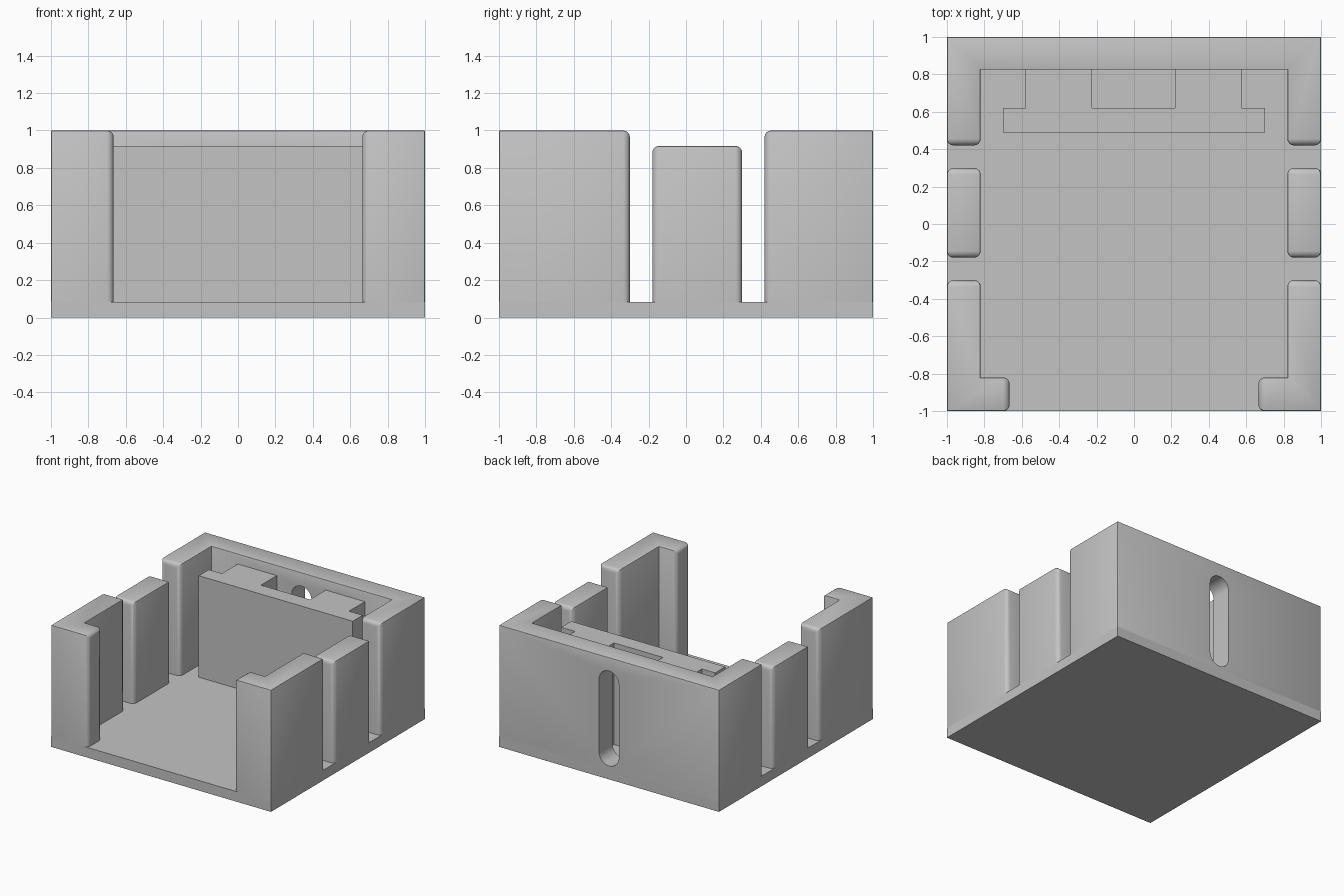
import bpy
import bmesh
import math

cube = bpy.data.objects.get("Cube")
if cube:
    bpy.data.objects.remove(cube, do_unlink=True)

grey = bpy.data.materials.new("plain grey")
grey.use_nodes = True
colour = (0.55, 0.55, 0.55, 1)
grey.diffuse_color = colour
grey.node_tree.nodes["Principled BSDF"].inputs["Base Color"].default_value = colour

FLOOR, LOW, HIGH = 0.083, 0.917, 1.0
INNER = 0.82   # inside face of the walls


def prism(name, outline, z0, z1, ends=(), round_top=True, radius=0.035, chamfer=0.007):
    """Extrude an outline; round the numbered end faces and ease the other edges."""
    bm = bmesh.new()
    low = [bm.verts.new((x, y, z0)) for x, y in outline]
    top = [bm.verts.new((x, y, z1)) for x, y in outline]
    bm.faces.new(low)
    bm.faces.new(top)
    n = len(outline)
    rounded = set()
    for i in range(n):
        j = (i + 1) % n
        face = bm.faces.new((low[i], low[j], top[j], top[i]))
        if i in ends:
            for e in face.edges:
                heights = [v.co.z for v in e.verts]
                if max(heights) > z0 and (round_top or min(heights) == z0):
                    rounded.add(e)
    bmesh.ops.recalc_face_normals(bm, faces=bm.faces)
    if rounded:
        bmesh.ops.bevel(bm, geom=list(rounded), offset=radius, segments=4,
                        profile=0.5, affect='EDGES', clamp_overlap=True)
    if chamfer:
        sharp = [e for e in bm.edges if e.is_manifold and e.is_convex
                 and e.calc_face_angle() > math.radians(60)
                 and max(v.co.z for v in e.verts) > z0 + 0.01]
        bmesh.ops.bevel(bm, geom=sharp, offset=chamfer, segments=2,
                        profile=0.5, affect='EDGES', clamp_overlap=True)
    mesh = bpy.data.meshes.new(name)
    bm.to_mesh(mesh)
    bm.free()
    mesh.materials.append(grey)
    obj = bpy.data.objects.new(name, mesh)
    bpy.context.collection.objects.link(obj)
    return obj


def activate(obj):
    bpy.ops.object.select_all(action='DESELECT')
    obj.select_set(True)
    bpy.context.view_layer.objects.active = obj


parts = []

# Floor slab
parts.append(prism("base", [(-1, -1), (1, -1), (1, 1), (-1, 1)], 0, FLOOR, chamfer=0))

# U-shaped rear wall with rounded arm ends
rear = prism("rear_wall", [(-1, 1), (-1, 0.42), (-INNER, 0.42), (-INNER, 0.825),
                           (INNER, 0.825), (INNER, 0.42), (1, 0.42), (1, 1)],
             FLOOR, HIGH, ends=(1, 5))
parts.append(rear)

# Side posts and L-shaped front corners on both sides
for side, s in (("left", 1), ("right", -1)):
    post = [(s * INNER, -0.18), (s, -0.18), (s, 0.30), (s * INNER, 0.30)]
    parts.append(prism(side + "_post", post, FLOOR, LOW, ends=(0, 2)))
    corner = [(s, -1), (s, -0.30), (s * INNER, -0.30), (s * INNER, -INNER),
              (s * 0.665, -INNER), (s * 0.665, -1)]
    parts.append(prism(side + "_front_corner", corner, FLOOR, HIGH, ends=(1, 4)))

# Inner upright plate joined to the rear wall by two ribs
plate = [(-0.70, 0.49), (0.70, 0.49), (0.70, 0.62), (0.575, 0.62), (0.575, 0.83),
         (0.22, 0.83), (0.22, 0.62), (-0.225, 0.62), (-0.225, 0.83),
         (-0.58, 0.83), (-0.58, 0.62), (-0.70, 0.62)]
parts.append(prism("inner_plate", plate, FLOOR, LOW, ends=(1, 11),
                   round_top=False, radius=0.02, chamfer=0))

# Round-ended slot cut through the rear wall
r, z_low, z_high = 0.09, 0.2, 0.8
arc = [math.pi * i / 16 for i in range(17)]
slot = [(r * math.cos(a), z_high + r * math.sin(a)) for a in arc]
slot += [(-r * math.cos(a), z_low - r * math.sin(a)) for a in arc]
cutter = prism("slot_cutter", slot, -1.1, -0.7, chamfer=0)
cutter.rotation_euler.x = math.pi / 2
cutter.hide_render = True
bpy.context.view_layer.update()
cut = rear.modifiers.new("slot", 'BOOLEAN')
cut.operation = 'DIFFERENCE'
cut.solver = 'EXACT'
cut.object = cutter
activate(rear)
bpy.ops.object.modifier_apply(modifier=cut.name)
bpy.data.objects.remove(cutter, do_unlink=True)

for obj in parts:
    activate(obj)
    bpy.ops.object.shade_smooth_by_angle(angle=math.radians(35))
